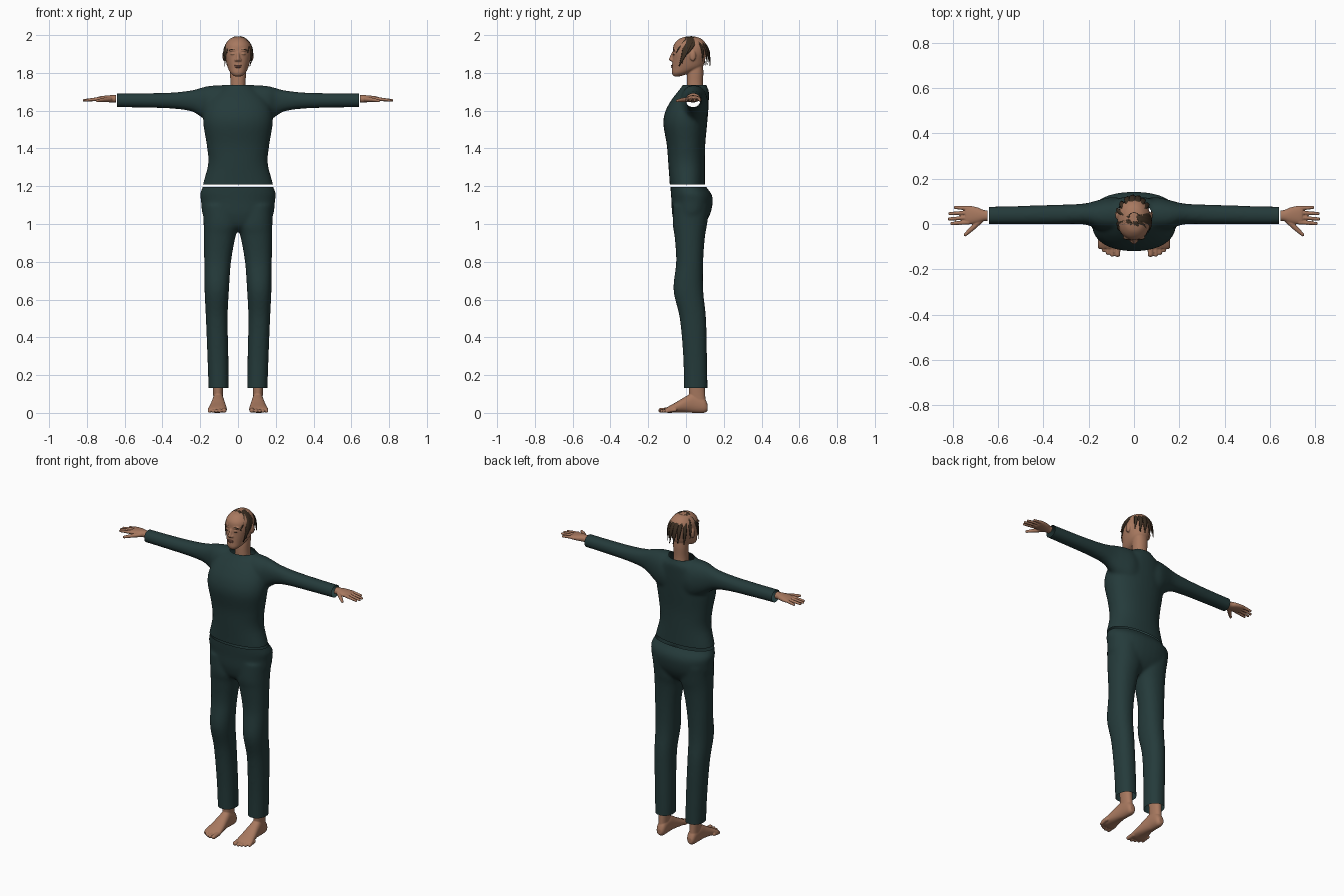
import bpy, bmesh, math
from mathutils import Vector, Matrix

cube = bpy.data.objects.get("Cube")
if cube:
    bpy.data.objects.remove(cube, do_unlink=True)


def material(name, rgb):
    m = bpy.data.materials.new(name)
    m.use_nodes = True
    m.diffuse_color = (*rgb, 1)
    bsdf = m.node_tree.nodes["Principled BSDF"]
    bsdf.inputs["Base Color"].default_value = (*rgb, 1)
    bsdf.inputs["Roughness"].default_value = .8
    return m


CLOTH = material("dark teal cloth", (.018, .043, .043))
SKIN = material("skin", (.39, .19, .115))
HAIR = material("dark brown hair", (.045, .028, .016))
LIPS = material("lips", (.28, .12, .085))


def finish(name, bm, mat):
    bmesh.ops.recalc_face_normals(bm, faces=bm.faces)
    mesh = bpy.data.meshes.new(name)
    bm.to_mesh(mesh)
    bm.free()
    mesh.materials.append(mat)
    mesh.shade_smooth()
    obj = bpy.data.objects.new(name, mesh)
    bpy.context.collection.objects.link(obj)
    return obj


def spline(rows, steps=5):
    """Catmull-Rom blend of section rows."""
    out = []
    for i in range(len(rows) - 1):
        a, b = rows[max(i - 1, 0)], rows[i]
        c, d = rows[i + 1], rows[min(i + 2, len(rows) - 1)]
        for k in range(steps):
            t = k / steps
            out.append([q + .5 * t * (r - p + t * (2*p - 5*q + 4*r - s + t * (3*(q - r) + s - p)))
                        for p, q, r, s in zip(a, b, c, d)])
    return out + [list(rows[-1])]


def skin_rings(bm, rings):
    loops = [[bm.verts.new(p) for p in ring] for ring in rings]
    for a, b in zip(loops, loops[1:]):
        for i in range(len(a)):
            j = (i + 1) % len(a)
            bm.faces.new((a[i], a[j], b[j], b[i]))
    bm.faces.new(loops[0])
    bm.faces.new(loops[-1])


def loft(bm, axis, rows, square=2.2, flip=1):
    """Rows hold the position on the axis, then the extents on the other two axes."""
    rings = []
    for pos, u0, u1, v0, v1 in spline(rows):
        ring = []
        for k in range(32):
            a = math.tau * k / 32
            c, s = math.cos(a), math.sin(a)
            u = (u0 + u1) / 2 + (u1 - u0) / 2 * math.copysign(abs(c) ** (2 / square), c)
            v = (v0 + v1) / 2 + (v1 - v0) / 2 * math.copysign(abs(s) ** (2 / square), s)
            p = {"x": (pos, u, v), "y": (u, pos, v), "z": (u, v, pos)}[axis]
            ring.append((p[0] * flip, p[1], p[2]))
        rings.append(ring)
    skin_rings(bm, rings)


def upright(bm, rows):
    loft(bm, "z", [(z, -w, w, y0, y1) for z, w, y0, y1 in rows])


def ball(bm, centre, radii, turn=0):
    m = Matrix.Translation(centre) @ Matrix.Rotation(turn, 4, "Y") @ Matrix.Diagonal((*radii, 1))
    bmesh.ops.create_icosphere(bm, subdivisions=2, radius=1, matrix=m)


def digit(bm, a, b, r0, r1, count=10):
    a, b = Vector(a), Vector(b)
    for k in range(count):
        t = k / (count - 1)
        ball(bm, a.lerp(b, t), [r0 + (r1 - r0) * t] * 3)


def fuse(name, bm, mat, voxel, passes, cuts=()):
    """Melt overlapping volumes into one skin, then trim open ends."""
    obj = finish(name, bm, mat)
    remesh = obj.modifiers.new("Remesh", "REMESH")
    remesh.mode, remesh.voxel_size = "VOXEL", voxel
    soft = obj.modifiers.new("Smooth", "SMOOTH")
    soft.factor, soft.iterations = .5, passes
    bpy.context.view_layer.update()
    mesh = bpy.data.meshes.new_from_object(obj.evaluated_get(bpy.context.evaluated_depsgraph_get()))
    bpy.data.objects.remove(obj, do_unlink=True)
    bm = bmesh.new()
    bm.from_mesh(mesh)
    for point, normal in cuts:
        bmesh.ops.bisect_plane(bm, geom=bm.verts[:] + bm.edges[:] + bm.faces[:],
                               plane_co=point, plane_no=normal, clear_outer=True)
    return finish(name, bm, mat)


def mirrored(obj, name):
    bm = bmesh.new()
    bm.from_mesh(obj.data)
    bm.transform(Matrix.Diagonal((-1, 1, 1, 1)))
    return finish(name, bm, obj.data.materials[0])


# Shirt: trunk and sleeves, open at collar, hem and cuffs
bm = bmesh.new()
upright(bm, [(1.15, .192, -.084, .1), (1.21, .186, -.086, .1), (1.32, .158, -.094, .1),
             (1.42, .166, -.102, .102), (1.53, .184, -.12, .112), (1.6, .18, -.108, .118),
             (1.66, .155, -.075, .121), (1.705, .115, -.04, .121), (1.735, .07, -.018, .108),
             (1.78, .06, -.01, .104)])
for side in (1, -1):
    loft(bm, "x", [(.03, -.03, .11, 1.5, 1.733), (.1, -.035, .118, 1.51, 1.735),
                   (.16, -.025, .105, 1.54, 1.73), (.2, -.006, .094, 1.57, 1.72),
                   (.25, 0, .088, 1.597, 1.707), (.35, -.001, .085, 1.611, 1.696),
                   (.5, -.001, .08, 1.616, 1.692), (.68, -.001, .076, 1.619, 1.692)], 2.2, side)
fuse("shirt", bm, CLOTH, .009, 8,
     [((0, 0, 1.735), (0, 0, 1)), ((0, 0, 1.21), (0, 0, -1)),
      ((.64, 0, 0), (1, 0, 0)), ((-.64, 0, 0), (-1, 0, 0))])

# Trousers: hips and two legs, open at waist and hems
bm = bmesh.new()
upright(bm, [(1.24, .175, -.082, .085), (1.195, .188, -.082, .108), (1.16, .2, -.08, .134),
             (1.12, .196, -.077, .142), (1.05, .187, -.073, .127), (.99, .15, -.055, .09),
             (.96, .05, -.02, .04)])
for side in (1, -1):
    loft(bm, "z", [(1.1, .01, .185, -.068, .125), (1, -.005, .182, -.07, .112),
                   (.93, .014, .181, -.06, .1), (.8, .037, .179, -.052, .091),
                   (.65, .048, .177, -.066, .091), (.5, .055, .17, -.033, .106),
                   (.3, .051, .162, -.015, .111), (.13, .049, .156, -.011, .114),
                   (.08, .049, .156, -.011, .114)], 2.2, side)
fuse("trousers", bm, CLOTH, .009, 6,
     [((0, 0, 1.197), (0, 0, 1)), ((0, 0, .132), (0, 0, -1))])

# Head with neck, nose, brow and ears
bm = bmesh.new()
upright(bm, [(1.66, .047, .005, .095), (1.74, .041, .004, .09), (1.8, .042, .008, .092),
             (1.84, .04, .02, .09)])
upright(bm, [(1.782, .02, -.066, -.03), (1.8, .04, -.075, .02), (1.83, .055, -.074, .085),
             (1.87, .066, -.072, .101), (1.91, .073, -.07, .109), (1.95, .067, -.064, .107),
             (1.98, .043, -.036, .082), (1.992, .016, 0, .05)])
digit(bm, (0, -.071, 1.905), (0, -.08, 1.872), .006, .011)
for side in (1, -1):
    ball(bm, (side * .011, -.075, 1.868), (.008, .008, .007))
    ball(bm, (side * .073, .036, 1.89), (.01, .017, .03))
    ball(bm, (side * .026, -.06, 1.92), (.024, .012, .007))
    ball(bm, (side * .026, -.06, 1.9), (.014, .011, .008))
fuse("head", bm, SKIN, .004, 4)

# Lips, closed lashes and eyebrows
bm = bmesh.new()
ball(bm, (0, -.073, 1.839), (.021, .007, .004))
ball(bm, (0, -.073, 1.831), (.017, .007, .005))
finish("lips", bm, LIPS)
bm = bmesh.new()
for side in (1, -1):
    ball(bm, (side * .028, -.063, 1.924), (.02, .007, .003), side * .12)
    ball(bm, (side * .027, -.065, 1.896), (.013, .006, .0018))
finish("brows_and_lashes", bm, HAIR)


# Hair: flat tapering locks draped over the skull
def lock(bm, az0, el0, az1, el1, width, flare=1.06):
    centre, rings, steps = Vector((0, .023, 1.897)), [], 12

    def point(t):
        az = math.radians(az0 + (az1 - az0) * t)
        el = math.radians(el0 + (el1 - el0) * t)
        r = math.cos(max(el, 0)) * (1 + (flare - 1) * t)
        return centre + Vector((.075 * r * math.sin(az), -.093 * r * math.cos(az), .096 * math.sin(el)))

    for k in range(steps + 1):
        t = k / steps
        p = point(t)
        along = (point(t + .02) - point(t - .02)).normalized()
        out = (p - centre).normalized()
        across = out.cross(along).normalized()
        out = along.cross(across)
        w = width * (.25 + .75 * math.sin(math.pi * min(t + .12, 1)) ** .7)
        rings.append([p + across * w * math.cos(a) + out * .3 * w * math.sin(a)
                      for a in (math.tau * j / 8 for j in range(8))])
    skin_rings(bm, rings)


bm = bmesh.new()
for spec in [(105, 80, 52, -40, .016), (85, 76, 62, -28, .017), (60, 74, 42, 5, .014),
             (120, 70, 72, -8, .014), (30, 80, 30, 24, .011), (0, 82, 8, 28, .007),
             (10, 82, -22, 26, .008), (-30, 78, -48, 5, .01), (-60, 78, -62, -42, .013),
             (-75, 72, -74, -20, .012)]:
    lock(bm, *spec)
finish("front_hair", bm, HAIR)
bm = bmesh.new()
for az, drop, width in [(128, -22, .012), (146, -34, .014), (163, -40, .015), (182, -36, .015),
                        (200, -30, .014), (222, -38, .012), (244, -16, .01)]:
    lock(bm, az + 8, 74, az, drop, width, 1.14)
finish("back_hair", bm, HAIR)

# Hands: palm, four fingers and thumb
bm = bmesh.new()
loft(bm, "x", [(.62, .014, .06, 1.642, 1.682), (.66, .013, .061, 1.643, 1.682),
               (.69, .004, .073, 1.645, 1.681), (.73, -.001, .081, 1.648, 1.676),
               (.745, .005, .077, 1.652, 1.672)])
for y, tip_x, tip_y in [(.007, .805, .002), (.029, .815, .022), (.05, .813, .046), (.069, .789, .073)]:
    digit(bm, (.732, y, 1.663), (tip_x, tip_y, 1.655), .0105, .0075)
digit(bm, (.68, .015, 1.66), (.715, -.02, 1.657), .014, .011)
digit(bm, (.715, -.02, 1.657), (.745, -.047, 1.652), .011, .008)
hand = fuse("left_hand", bm, SKIN, .003, 2, [((.647, 0, 0), (-1, 0, 0))])
mirrored(hand, "right_hand")

# Feet: sole, ankle and five toes
bm = bmesh.new()
loft(bm, "y", [(.114, .09, .12, .012, .045), (.095, .077, .13, 0, .08), (.04, .074, .135, 0, .105),
               (0, .069, .141, .003, .088), (-.05, .062, .151, .002, .058),
               (-.09, .059, .16, 0, .036), (-.108, .066, .154, .002, .024)])
loft(bm, "z", [(.03, .08, .13, .03, .108), (.09, .08, .131, .018, .102), (.18, .077, .137, .014, .097)])
for x, y, r in [(.073, -.134, .013), (.096, -.135, .01), (.115, -.128, .0095),
                (.133, -.117, .009), (.151, -.103, .009)]:
    digit(bm, (x, y + .045, .016), (x, y, r), r * 1.1, r)
foot = fuse("left_foot", bm, SKIN, .0035, 2)
mirrored(foot, "right_foot")
